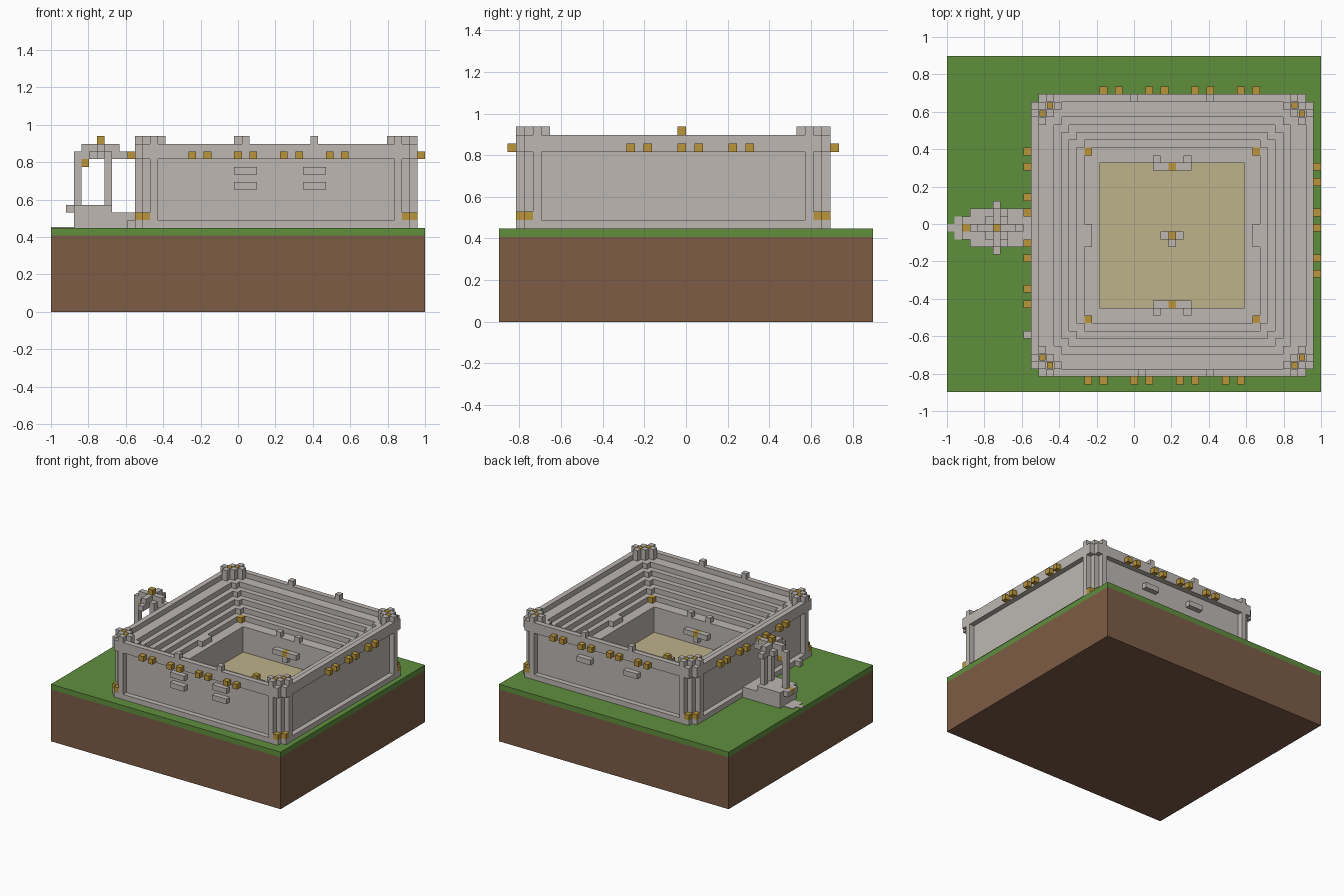
import bpy
import bmesh

cube = bpy.data.objects.get("Cube")
if cube:
    bpy.data.objects.remove(cube, do_unlink=True)

U = 2 / 49            # size of one block
NX, NY = 49, 44       # plot size in blocks
X0, X1, Y0, Y1 = 11, 48, 2, 39   # arena footprint in blocks
GROUND = 11


def material(name, rgb):
    m = bpy.data.materials.new(name)
    m.use_nodes = True
    m.diffuse_color = (*rgb, 1)
    bsdf = m.node_tree.nodes["Principled BSDF"]
    bsdf.inputs["Base Color"].default_value = (*rgb, 1)
    bsdf.inputs["Roughness"].default_value = 0.9
    return m


STONE = material("grey stone", (0.51, 0.475, 0.45))
GRASS = material("green grass", (0.117, 0.275, 0.048))
EARTH = material("brown earth", (0.205, 0.107, 0.061))
SAND = material("pale sand", (0.51, 0.445, 0.255))
GOLD = material("gold lantern", (0.49, 0.305, 0.042))


def build(name, boxes, mat):
    """Make one object from boxes given as (x0, x1, y0, y1, z0, z1) in blocks."""
    bm = bmesh.new()
    for x0, x1, y0, y1, z0, z1 in boxes:
        verts = bmesh.ops.create_cube(bm, size=1)["verts"]
        for v in verts:
            v.co.x = ((x0 if v.co.x < 0 else x1) - NX / 2) * U
            v.co.y = ((y0 if v.co.y < 0 else y1) - NY / 2) * U
            v.co.z = (z0 if v.co.z < 0 else z1) * U
    mesh = bpy.data.meshes.new(name)
    bm.to_mesh(mesh)
    bm.free()
    mesh.materials.append(mat)
    obj = bpy.data.objects.new(name, mesh)
    bpy.context.scene.collection.objects.link(obj)
    return obj


def cell(i, j, z0, z1=None):
    return (i, i + 1, j, j + 1, z0, z0 + 1 if z1 is None else z1)


def ring(a, b, z0, z1, trim=0):
    """Square ring between insets a and b; trim leaves the corners open."""
    t = trim
    return [(X0 + a + t, X1 - a - t, Y0 + a, Y0 + b, z0, z1),
            (X0 + a + t, X1 - a - t, Y1 - b, Y1 - a, z0, z1),
            (X0 + a, X0 + b, Y0 + b, Y1 - b, z0, z1),
            (X1 - b, X1 - a, Y0 + b, Y1 - b, z0, z1)]


def corners(cells, z0, z1=None):
    """Repeat cells, measured inward from a corner, at all four corners."""
    return [cell(i, j, z0, z1) for a, b in cells
            for i in (X0 + a, X1 - 1 - a) for j in (Y0 + b, Y1 - 1 - b)]


# Ground
build("earth_block", [(0, NX, 0, NY, 0, 10)], EARTH)
build("grass_layer", [(0, NX, 0, NY, 10, GROUND)], GRASS)
build("arena_floor", [(X0 + 9, X1 - 9, Y0 + 9, Y1 - 9, GROUND, GROUND + 0.1)], SAND)

# Outer wall with recessed panels
build("wall_core", ring(1, 3, GROUND, 21), STONE)
build("wall_base_frame", ring(0, 1, GROUND, 12, 1), STONE)
build("wall_top_frame", ring(0, 1, 20, 22, 1), STONE)
build("corner_posts", corners([(2, 0), (0, 2)], 12, 20), STONE)
crown = [(0, 2), (2, 0), (1, 1), (2, 2), (1, 3), (3, 1)]
build("corner_crowns", corners(crown, 21, 23), STONE)
build("crown_cores", corners([(1, 2), (2, 1)], 21, 22.8), STONE)
build("crown_lanterns", [(x0 + .1, x1 - .1, y0 + .1, y1 - .1, z0, z1) for
                         x0, x1, y0, y1, z0, z1 in corners([(1, 2), (2, 1)], 22.8, 23)], GOLD)
build("corner_lanterns", corners([(1, 0), (0, 1)], 12), GOLD)

# Seating terraces, with a raised block on each corner
terraces, steps = [], []
for a in range(3, 7):
    terraces += ring(a, a + 1, GROUND, 23 - a)
    steps += corners([(a, a)], 23 - a)
terraces += ring(7, 9, GROUND, 16)
build("terraces", terraces, STONE)
build("terrace_corner_steps", steps, STONE)
build("terrace_lanterns", corners([(7, 7)], 16), GOLD)
build("side_steps", [(X0 + 7, X0 + 8, 19, 22, 16, 17), (X1 - 8, X1 - 7, 19, 22, 16, 17)], STONE)

# Battlements and wall brackets
build("battlements", [cell(25, Y0, 22), cell(34, Y0, 22),
                      cell(24, Y1 - 1, 22), cell(34, Y1 - 1, 22)], STONE)
build("front_brackets", [(x, x + 3, Y0, Y0 + 1, z, z + 1)
                         for x in (24, 33) for z in (16, 18)], STONE)
build("back_brackets", [(x, x + 3, Y1 - 1, Y1, 17, 18) for x in (23, 33)], STONE)
build("side_block", [cell(10, 7, GROUND)], STONE)

# Wall lanterns in pairs
pairs = [cell(i + d, Y0 - 1, 20) for i in (18, 24, 30, 36) for d in (0, 2)]
pairs += [cell(i + d, Y1, 20) for i in (20, 26, 32, 38) for d in (0, 2)]
pairs += [cell(X0 - 1, j + d, 20) for j in (11, 17, 23, 29) for d in (0, 2)]
pairs += [cell(X1, j + d, 20) for j in (15, 21, 27) for d in (0, 2)]
build("wall_lanterns", pairs, GOLD)

# Balconies in the pit
balcony, lamps = [], []
for j, rim in ((29, 30), (11, 10)):
    balcony += [(27, 29, j, j + 1, 13, 14), (30, 32, j, j + 1, 13, 14)]
    balcony += [cell(29, j, 12), cell(27, rim, 16), cell(31, rim, 16)]
    lamps.append(cell(29, j, 13))
build("pit_balconies", balcony, STONE)
build("balcony_lanterns", lamps, GOLD)

# Brazier in the middle
build("brazier_base", [(28, 31, 20, 21, GROUND, 12), cell(29, 19, GROUND, 12)], STONE)
build("brazier_flame", [cell(29, 20, 12)], GOLD)

# Gatehouse on the right
build("gate_base", [(3, 8, 19, 24, GROUND, 14), (8, 11, 19, 24, GROUND, 13)], STONE)
build("gate_front_step", [cell(2, 20, 13), cell(2, 22, 13)], STONE)
build("gate_path", [(1, 3, 20, 23, GROUND, GROUND + .1),
                    (0, 1, 21, 22, GROUND, GROUND + .1)], STONE)
build("gate_posts", [cell(3, 21, 14, 20), cell(7, 20, 14, 20), cell(7, 22, 14, 20)], STONE)
build("gate_roof", [(3, 10, 21, 22, 20, 21), (6, 7, 18, 25, 20, 21), (5, 8, 20, 23, 20, 21),
                    (4, 9, 21, 22, 21, 22), (6, 7, 19, 24, 21, 22)], STONE)
build("gate_lanterns", [cell(6, 21, 22), cell(4, 21, 19), cell(2, 21, 13)], GOLD)
